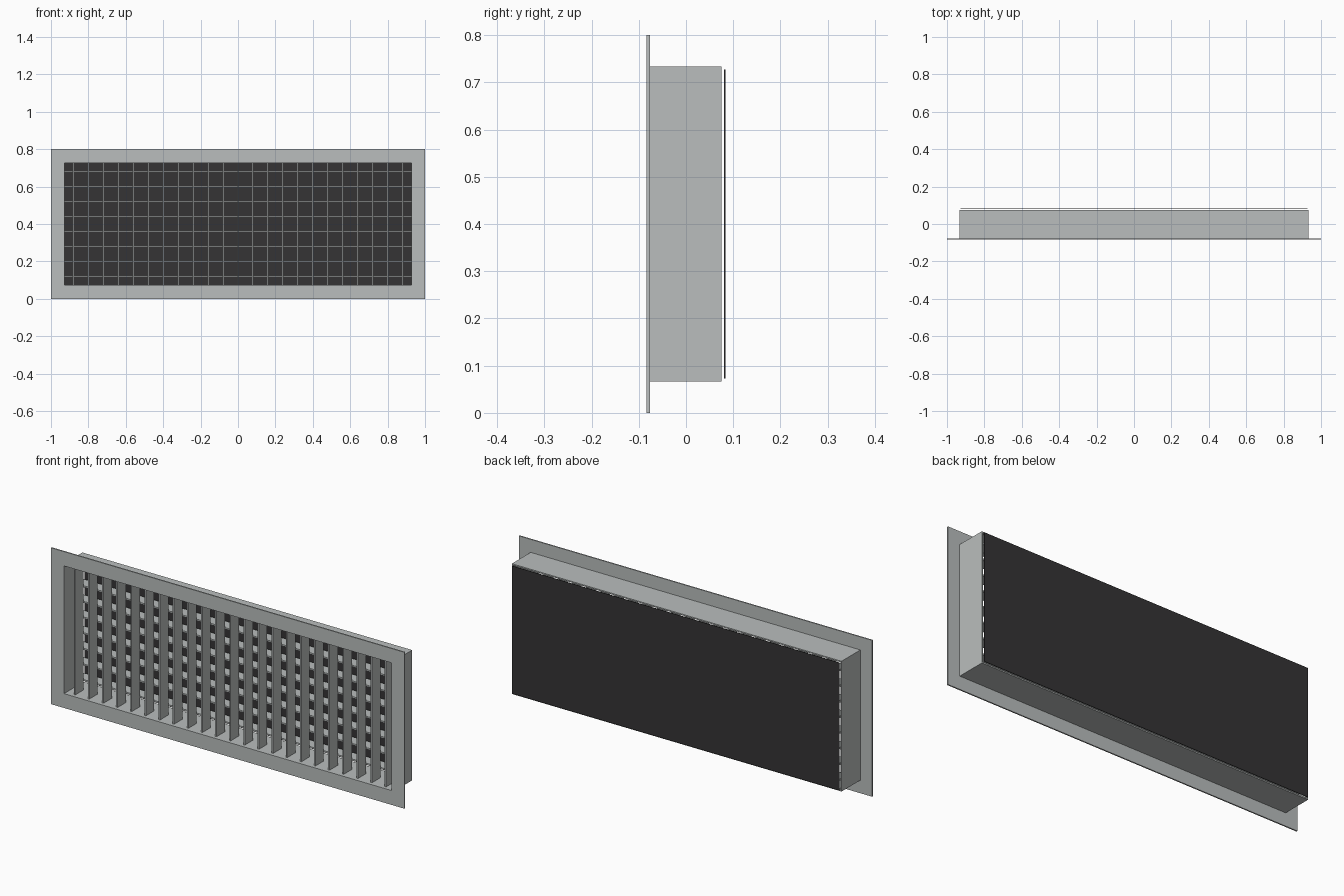
import bpy, bmesh

if "Cube" in bpy.data.objects:
    bpy.data.objects.remove(bpy.data.objects["Cube"])

W, H = 1.0, 0.8             # half width and full height of the flange
IX, IZ0, IZ1 = 0.9267, 0.0733, 0.7267   # inside of the duct
OX, OZ0, OZ1 = 0.9333, 0.0667, 0.7333   # outside of the duct


def material(name, rgb):
    m = bpy.data.materials.new(name)
    m.diffuse_color = (*rgb, 1)
    m.use_nodes = True
    m.node_tree.nodes["Principled BSDF"].inputs["Base Color"].default_value = m.diffuse_color
    return m


metal = material("light grey metal", (0.49, 0.515, 0.51))
dark = material("dark backing", (0.035, 0.034, 0.035))


def finish(bm, name, mat):
    bmesh.ops.recalc_face_normals(bm, faces=bm.faces)
    me = bpy.data.meshes.new(name)
    bm.to_mesh(me)
    bm.free()
    me.materials.append(mat)
    ob = bpy.data.objects.new(name, me)
    bpy.context.collection.objects.link(ob)
    return ob


def box(name, mat, x0, x1, y0, y1, z0, z1):
    bm = bmesh.new()
    bmesh.ops.create_cube(bm, size=1)
    for v in bm.verts:
        v.co.x = x1 if v.co.x > 0 else x0
        v.co.y = y1 if v.co.y > 0 else y0
        v.co.z = z1 if v.co.z > 0 else z0
    return finish(bm, name, mat)


def ring(name, mat, outer, inner, y0, y1):
    """Rectangular frame between two rectangles (half width, z0, z1)."""
    bm = bmesh.new()

    def loop(r, y):
        hx, z0, z1 = r
        return [bm.verts.new((x, y, z)) for x, z in
                ((-hx, z0), (hx, z0), (hx, z1), (-hx, z1))]

    loops = [loop(outer, y0), loop(outer, y1), loop(inner, y1), loop(inner, y0)]
    for i in range(4):
        a, b = loops[i], loops[(i + 1) % 4]
        for k in range(4):
            j = (k + 1) % 4
            bm.faces.new((a[k], a[j], b[j], b[k]))
    return finish(bm, name, mat)


# Front flange and the duct collar behind it
ring("front_flange", metal, (W, 0, H), (IX, IZ0, IZ1), -0.0833, -0.0767)
ring("duct_collar", metal, (OX, OZ0, OZ1), (IX, IZ0, IZ1), -0.0767, 0.075)

# Vertical blades in front
T = 0.004   # half blade thickness
for i in range(23):
    x = (i - 11) * 0.08
    box(f"vertical_blade_{i + 1}", metal, x - T, x + T, -0.065, 0.002, IZ0, IZ1)

# Horizontal blades behind them
for i in range(8):
    z = 0.12 + i * 0.08
    box(f"horizontal_blade_{i + 1}", metal, -IX, IX, 0.007, 0.067, z - T, z + T)

# Dark plate just behind the open back of the duct
box("backing_plate", dark, -IX, IX, 0.0805, 0.0833, IZ0, IZ1)
